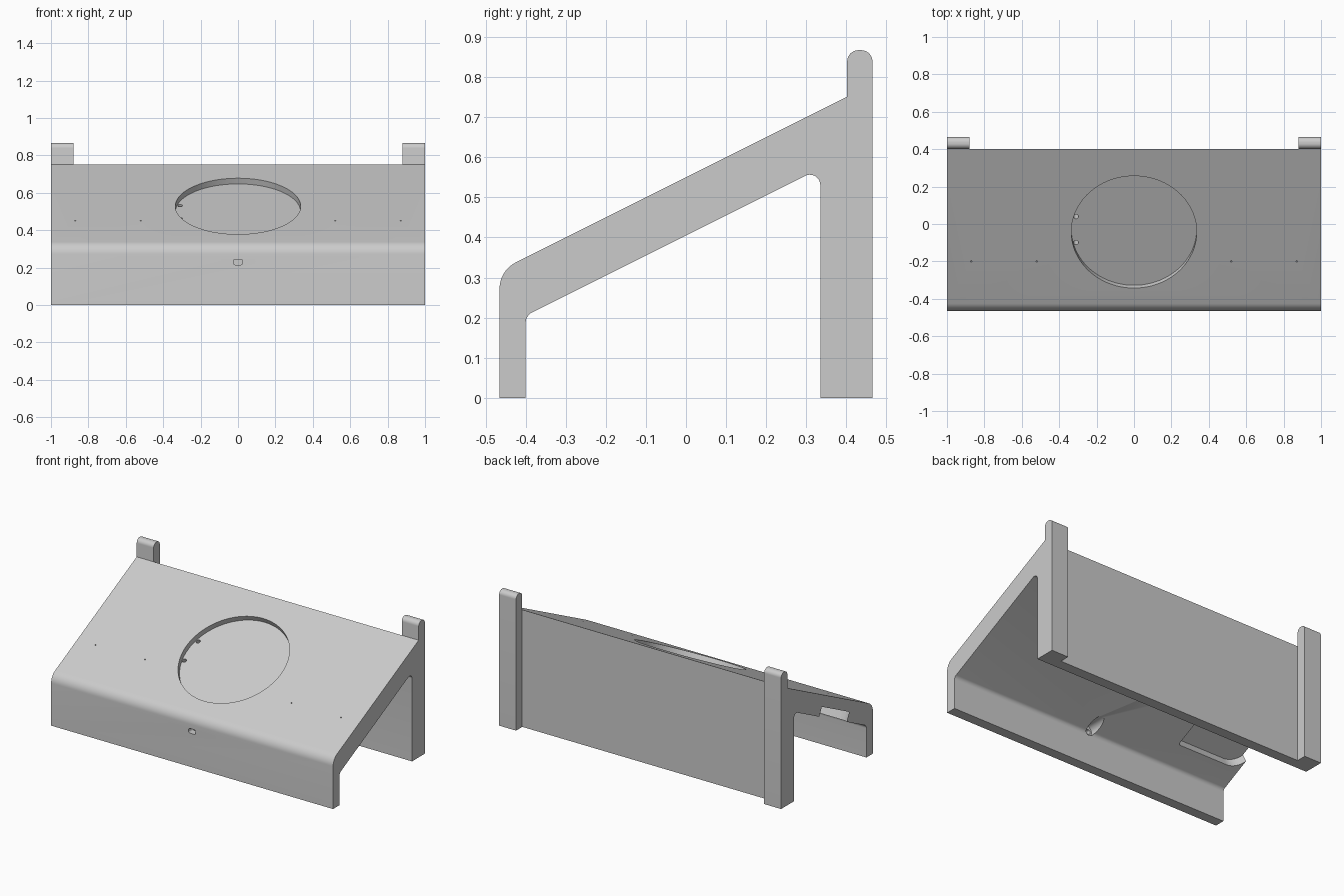
import bpy, bmesh, math
from mathutils import Matrix, Vector

cube = bpy.data.objects.get("Cube")
if cube:
    bpy.data.objects.remove(cube, do_unlink=True)

grey = bpy.data.materials.new("plain grey")
grey.use_nodes = True
colour = (0.6, 0.6, 0.6, 1)
grey.diffuse_color = colour
grey.node_tree.nodes["Principled BSDF"].inputs["Base Color"].default_value = colour


def rounded(corners, steps=10):
    """Outline from (x, y, radius) corners, with each corner filleted."""
    out = []
    for i, (x, y, r) in enumerate(corners):
        p = Vector((x, y))
        if r == 0:
            out.append(p)
            continue
        a = (Vector(corners[i - 1][:2]) - p).normalized()
        b = (Vector(corners[(i + 1) % len(corners)][:2]) - p).normalized()
        half = a.angle(b) / 2
        centre = p + (a + b).normalized() * (r / math.sin(half))
        start = p + a * (r / math.tan(half)) - centre
        end = p + b * (r / math.tan(half)) - centre
        sweep = math.pi - 2 * half
        for k in range(steps + 1):
            t = k / steps
            out.append(centre + (start * math.sin((1 - t) * sweep)
                                 + end * math.sin(t * sweep)) / math.sin(sweep))
    return out


def circle(r, n=32, x=0, y=0):
    return [Vector((x + r * math.cos(2 * math.pi * i / n),
                    y + r * math.sin(2 * math.pi * i / n))) for i in range(n)]


def prism(name, outline, low, high, matrix):
    bm = bmesh.new()
    face = bm.faces.new([bm.verts.new((p.x, p.y, low)) for p in outline])
    top = bmesh.ops.extrude_face_region(bm, geom=[face])["geom"]
    bmesh.ops.translate(bm, vec=(0, 0, high - low),
                        verts=[v for v in top if isinstance(v, bmesh.types.BMVert)])
    bm.transform(matrix)
    bmesh.ops.recalc_face_normals(bm, faces=bm.faces)
    mesh = bpy.data.meshes.new(name)
    bm.to_mesh(mesh)
    bm.free()
    mesh.materials.append(grey)
    obj = bpy.data.objects.new(name, mesh)
    bpy.context.collection.objects.link(obj)
    return obj


def select(obj):
    bpy.ops.object.select_all(action="DESELECT")
    obj.select_set(True)
    bpy.context.view_layer.objects.active = obj


def cut(target, cutter):
    cutter.hide_render = True
    mod = target.modifiers.new("cut", "BOOLEAN")
    mod.operation, mod.solver, mod.object = "DIFFERENCE", "EXACT", cutter
    select(target)
    bpy.ops.object.modifier_apply(modifier=mod.name)
    bpy.data.objects.remove(cutter, do_unlink=True)


# Frames: side profile swept along x, front outline, and the sloping panel
side = Matrix(((0, 0, 1, 0), (1, 0, 0, 0), (0, 1, 0, 0), (0, 0, 0, 1)))
front = Matrix.Rotation(math.pi / 2, 4, "X")


def slope(y, height):
    return (Matrix.Translation((0, y, height + y / 2))
            @ Matrix.Rotation(math.atan(0.5), 4, "X"))


TOP, UNDER = 0.55, 0.405

# Stand body: front lip, sloping panel and back wall
body = prism("stand_body", rounded([
    (-0.465, 0, 0), (-0.40, 0, 0), (-0.40, 0.205, 0.03), (0.335, 0.5725, 0.026),
    (0.335, 0, 0), (0.402, 0, 0), (0.402, 0.751, 0), (-0.465, 0.3175, 0.073)]),
    -1, 1, side)

# Round recess with two small holes in its floor
cut(body, prism("recess_cutter", circle(0.335, 96), -0.034, 0.1, slope(-0.043, TOP)))
for y in (0.075, -0.08):
    cut(body, prism("hole_cutter", circle(0.013, 20, -0.31, y), -0.2, 0,
                    slope(-0.043, TOP)))

# Pin holes in the panel
for x in (-0.87, -0.52, 0.52, 0.87):
    cut(body, prism("pin_cutter", circle(0.004, 8, x), -0.02, 0.02, slope(-0.2, TOP)))

# Underside pocket breaking through the right end
cut(body, prism("pocket_cutter", rounded([
    (-1.005, -0.224, 0.1), (-0.55, -0.224, 0.015),
    (-0.55, 0.224, 0.015), (-1.005, 0.224, 0.1)]), -0.05, 0.06, slope(-0.06, UNDER)))

# Front slot and the wider bore behind it
cut(body, prism("slot_cutter", rounded([
    (-0.025, 0.215, 0.012), (0.025, 0.215, 0.012),
    (0.025, 0.245, 0.012), (-0.025, 0.245, 0.012)]), 0.3, 0.6, front))
cut(body, prism("bore_cutter", circle(0.036, 32, 0, 0.23), 0.1, 0.42, front))

# Back corner posts
parts = [body]
for name, x in (("right_post", -1), ("left_post", 0.88)):
    parts.append(prism(name, rounded([
        (0.402, 0, 0), (0.465, 0, 0), (0.465, 0.867, 0.028), (0.402, 0.867, 0.028)]),
        x, x + 0.12, side))

for part in parts:
    select(part)
    bpy.ops.object.shade_smooth_by_angle(angle=math.radians(30))
